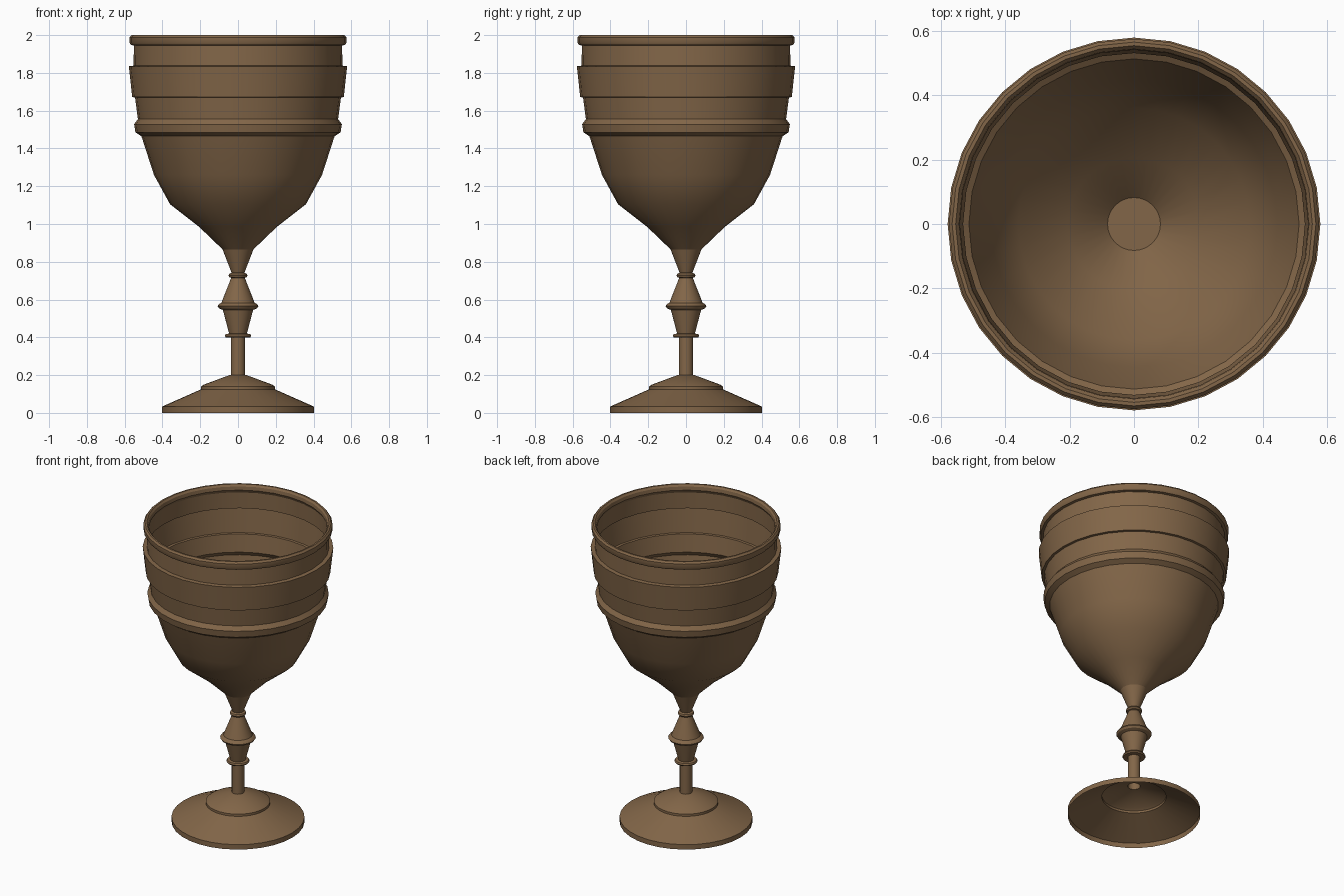
import bpy, bmesh, math

SIDES = 32

bronze = bpy.data.materials.new("aged_bronze")
bronze.diffuse_color = (0.225, 0.133, 0.065, 1)


def lathe(name, profile, floor=False):
    """Spin a (radius, height) profile around z as a thin shell."""
    bm = bmesh.new()
    rings = []
    for r, z in profile:
        rings.append([bm.verts.new((r * math.cos(2 * math.pi * i / SIDES),
                                    r * math.sin(2 * math.pi * i / SIDES), z))
                      for i in range(SIDES)])
    for a, b in zip(rings, rings[1:]):
        for i in range(SIDES):
            j = (i + 1) % SIDES
            bm.faces.new((a[i], a[j], b[j], b[i]))
    if floor:
        bm.faces.new(rings[0])
    mesh = bpy.data.meshes.new(name)
    bm.to_mesh(mesh)
    bm.free()
    mesh.materials.append(bronze)
    obj = bpy.data.objects.new(name, mesh)
    bpy.context.collection.objects.link(obj)
    bpy.ops.object.select_all(action='DESELECT')
    obj.select_set(True)
    bpy.context.view_layer.objects.active = obj
    bpy.ops.object.shade_smooth_by_angle(angle=math.radians(32))
    return obj


# Hollow stepped foot
lathe("foot", [(0.403, 0.0), (0.403, 0.033), (0.195, 0.125), (0.195, 0.14),
               (0.18, 0.15), (0.045, 0.2), (0.038, 0.2)])

# Stem with three turned collars
lathe("stem", [(0.038, 0.2), (0.038, 0.4), (0.065, 0.4), (0.07, 0.408),
               (0.065, 0.417), (0.047, 0.42), (0.08, 0.545), (0.1, 0.553),
               (0.108, 0.565), (0.1, 0.577), (0.088, 0.583), (0.036, 0.715),
               (0.046, 0.718), (0.05, 0.727), (0.046, 0.736), (0.034, 0.742),
               (0.082, 0.866)])

# Bowl with floor, bead, flared band and rolled lip
lathe("bowl", [(0.082, 0.866), (0.206, 0.985), (0.36, 1.105), (0.445, 1.26),
               (0.508, 1.455), (0.512, 1.465), (0.543, 1.485), (0.55, 1.528),
               (0.535, 1.548), (0.53, 1.555), (0.545, 1.67), (0.56, 1.672),
               (0.578, 1.835), (0.553, 1.838), (0.551, 1.945), (0.567, 1.948),
               (0.574, 1.96), (0.574, 1.988), (0.564, 2.0), (0.553, 2.0),
               (0.543, 1.988), (0.54, 1.965), (0.551, 1.945)], floor=True)
